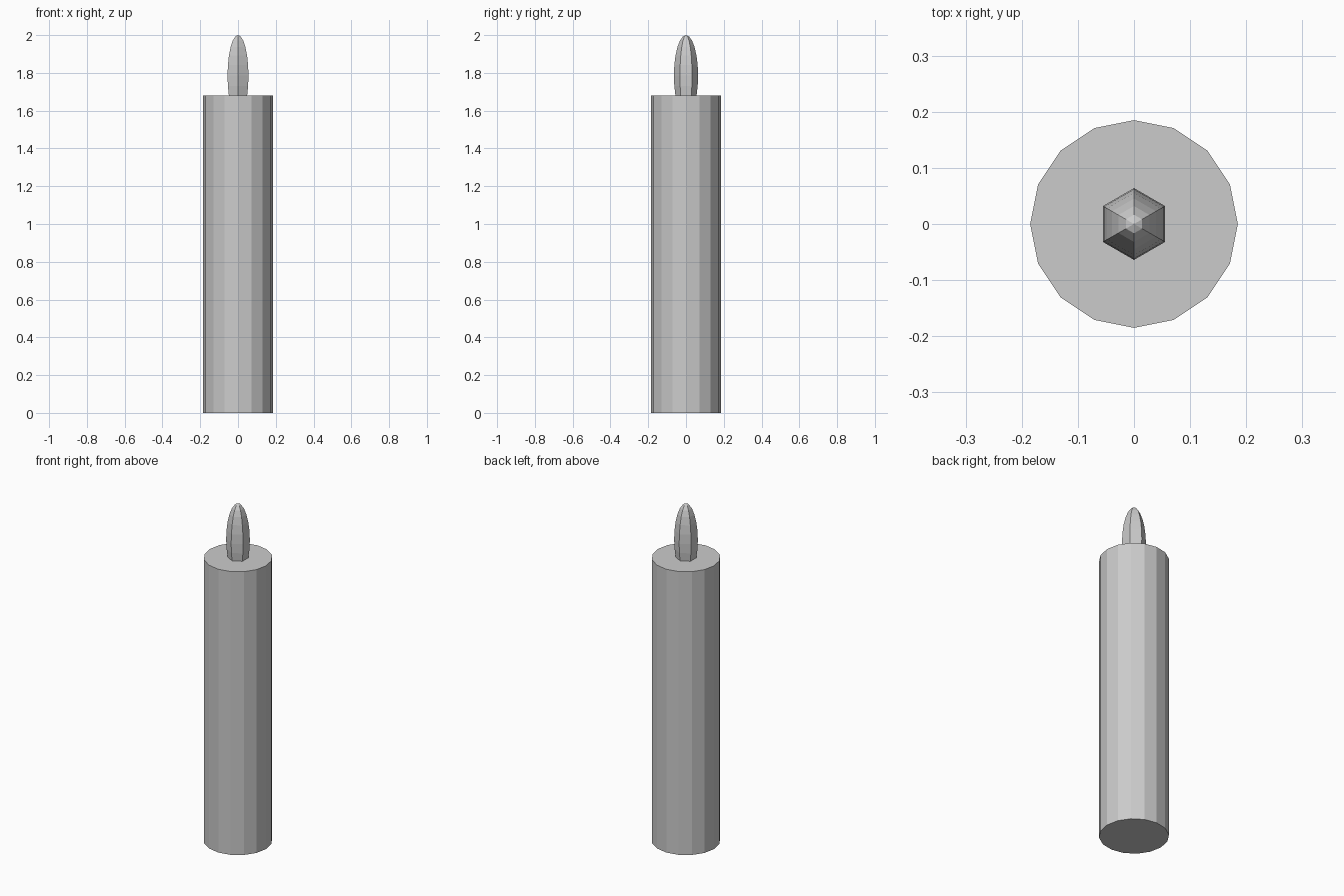
import bpy, bmesh
from math import sin, cos, pi

if "Cube" in bpy.data.objects:
    bpy.data.objects.remove(bpy.data.objects["Cube"])


def lathe(name, profile, sides, start=0.0):
    """Revolve (radius, z) points about z; zero radius gives a pole, open ends are capped."""
    bm = bmesh.new()
    rings = []
    for r, z in profile:
        n = 1 if r < 1e-6 else sides
        rings.append([bm.verts.new((r * cos(start + 2 * pi * i / sides),
                                    r * sin(start + 2 * pi * i / sides), z)) for i in range(n)])
    for low, high in zip(rings, rings[1:]):
        for i in range(sides):
            j = (i + 1) % sides
            quad = [low[i % len(low)], low[j % len(low)], high[j % len(high)], high[i % len(high)]]
            bm.faces.new(list(dict.fromkeys(quad)))
    for ring in (rings[0], rings[-1]):
        if len(ring) > 1:
            bm.faces.new(ring)
    bmesh.ops.recalc_face_normals(bm, faces=bm.faces)
    mesh = bpy.data.meshes.new(name)
    bm.to_mesh(mesh)
    bm.free()
    obj = bpy.data.objects.new(name, mesh)
    bpy.context.collection.objects.link(obj)
    return obj


# Wax body: 16-sided column
lathe("candle_body", [(0.185, 0.0), (0.185, 1.68)], 16)

# Flame: stretched six-sided sphere sunk a little into the wax, corners facing +-y
rings = 12
flame = [(0.064 * sin(pi * k / rings), 1.785 - 0.215 * cos(pi * k / rings)) for k in range(rings + 1)]
lathe("flame", flame, 6, pi / 2)
